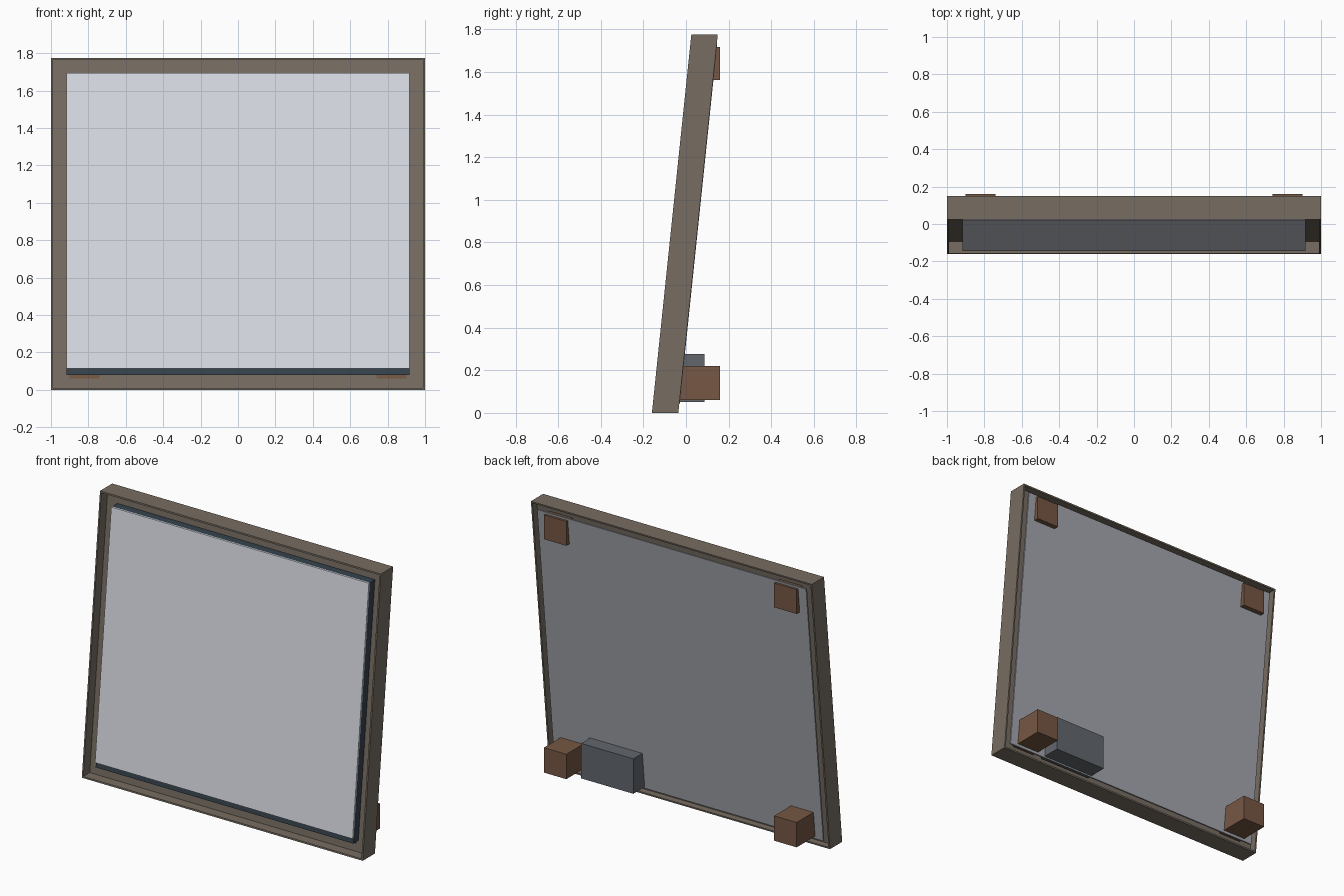
import bpy

if "Cube" in bpy.data.objects:
    bpy.data.objects.remove(bpy.data.objects["Cube"])

H = 1.775            # overall height
LEAN = 0.185 / H     # backward lean per unit of height
DEPTH = 0.124        # frame depth
WALL = 0.16          # vertical plane touched by the spacer blocks


def material(name, hex_code):
    rgb = [int(hex_code[i:i + 2], 16) / 255 for i in (0, 2, 4)]
    lin = [c / 12.92 if c <= 0.04045 else ((c + 0.055) / 1.055) ** 2.4 for c in rgb]
    m = bpy.data.materials.new(name)
    m.diffuse_color = (*lin, 1)
    m.use_nodes = True
    m.node_tree.nodes["Principled BSDF"].inputs["Base Color"].default_value = m.diffuse_color
    return m


FRAME = material("taupe frame", "776D62")
GLASS = material("pale glass", "DCDEE6")
DARK = material("dark slate edge", "36434E")
BACK = material("grey backing", "A5A7AE")
BOX = material("slate grey box", "62676D")
WOOD = material("brown block", "765743")


def front_y(z):
    return -0.16 + LEAN * z


def leaning_box(name, x, z, d, mat, back=None):
    """Box sheared along the lean; d = depths behind the front plane.
    With back set, the rear face is vertical at that y."""
    verts = []
    for zz in z:
        y0 = front_y(zz) + d[0]
        y1 = front_y(zz) + d[1] if back is None else back
        verts += [(x[0], y0, zz), (x[1], y0, zz), (x[1], y1, zz), (x[0], y1, zz)]
    faces = [(3, 2, 1, 0), (4, 5, 6, 7)]
    faces += [(i, (i + 1) % 4, (i + 1) % 4 + 4, i + 4) for i in range(4)]
    me = bpy.data.meshes.new(name)
    me.from_pydata(verts, [], faces)
    me.materials.append(mat)
    ob = bpy.data.objects.new(name, me)
    bpy.context.collection.objects.link(ob)
    return ob


def ring(name, inner_x, inner_z, outer_x, outer_z, d):
    """Four bars around a rectangular opening."""
    ox, oz = (-outer_x, outer_x), outer_z
    leaning_box(name + "_bottom", ox, (oz[0], inner_z[0]), d, FRAME)
    leaning_box(name + "_top", ox, (inner_z[1], oz[1]), d, FRAME)
    leaning_box(name + "_left", (-outer_x, -inner_x), inner_z, d, FRAME)
    leaning_box(name + "_right", (inner_x, outer_x), inner_z, d, FRAME)


IN_X, IN_Z = 0.917, (0.08, 1.695)
T = 0.01             # thin outer wall of the tray frame

# Tray frame: thin outer walls with a recessed inner ledge
ring("frame_wall", 1 - T, (T, H - T), 1, (0, H), (0, DEPTH))
ring("frame_ledge", IN_X, IN_Z, 1 - T, (T, H - T), (0.066, 0.08))

# Floating panel: pale front sheet on a dark body
leaning_box("glass", (-IN_X, IN_X), (0.113, IN_Z[1]), (0.004, 0.014), GLASS)
leaning_box("panel_body", (-IN_X, IN_X), IN_Z, (0.014, 0.08), DARK)

# Backing sheet, a little smaller than the walls so a gap remains
leaning_box("backing", (-0.957, 0.957), (0.043, 1.732), (0.116, 0.126), BACK)

# Spacer blocks reaching back to the wall plane
for side, s in (("left", -1), ("right", 1)):
    x = sorted((0.74 * s, 0.90 * s))
    leaning_box(side + "_lower_block", x, (0.06, 0.22), (0.06, 0), WOOD, WALL)
    leaning_box(side + "_upper_block", x, (1.562, 1.718), (0.07, 0), WOOD, WALL)

# Control box on the back
leaning_box("control_box", (0.314, 0.686), (0.052, 0.277), (0.09, 0), BOX, 0.087)
